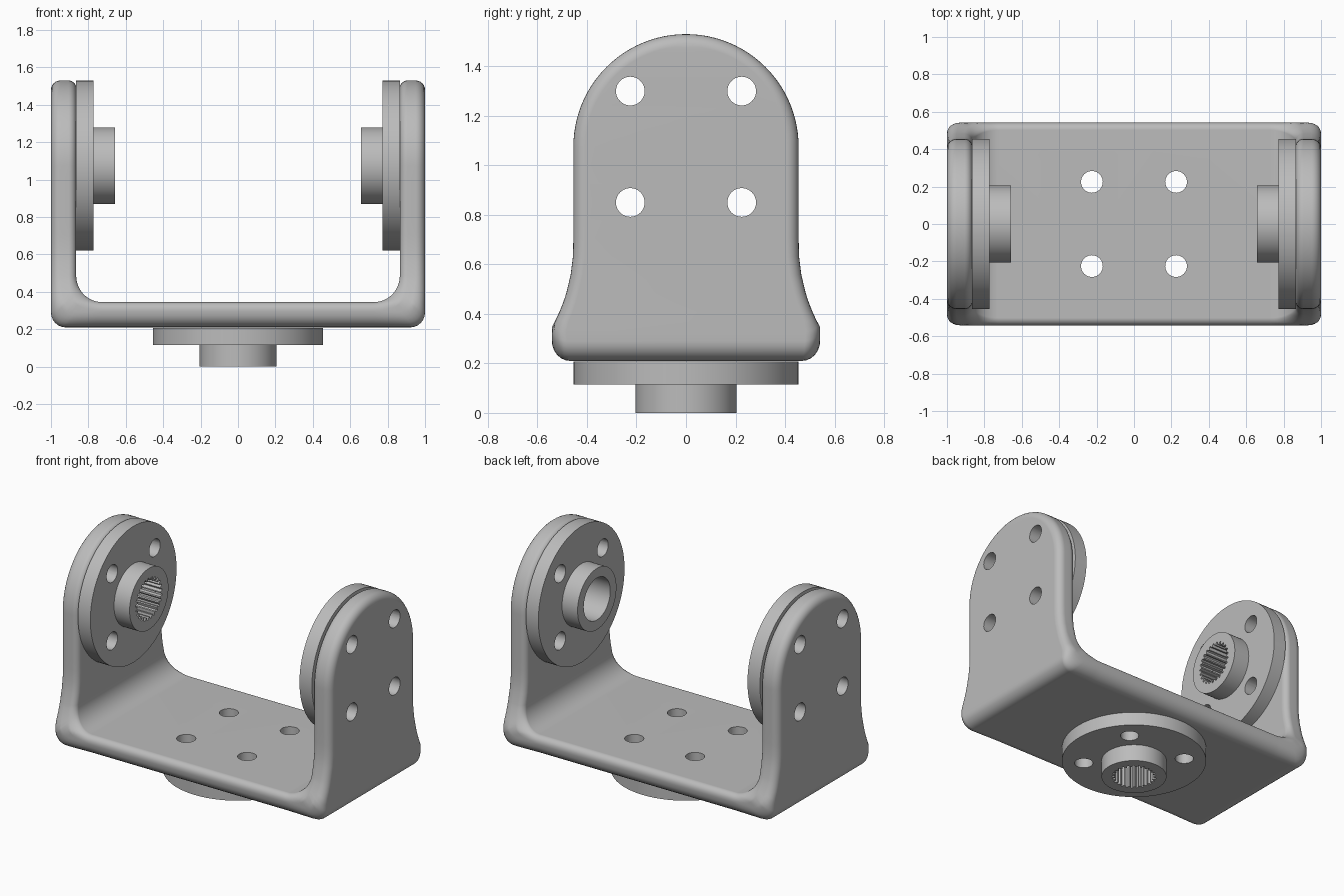
import bpy, bmesh, math
from mathutils import Matrix, Vector

cube = bpy.data.objects.get("Cube")
if cube:
    bpy.data.objects.remove(cube, do_unlink=True)

R = 0.455        # radius of the arm tops and discs
ZC = 1.075       # height of the arm pivots
THICK = 0.135    # sheet thickness
BASE_Z = 0.21    # underside of the bracket
HOLE = 0.225     # bolt hole offset

grey = bpy.data.materials.new("metal grey")
grey.use_nodes = True
colour = (0.5, 0.5, 0.5, 1)
grey.diffuse_color = colour
grey.node_tree.nodes["Principled BSDF"].inputs["Base Color"].default_value = colour


def make_object(name, bm):
    bmesh.ops.remove_doubles(bm, verts=bm.verts, dist=1e-5)
    bmesh.ops.recalc_face_normals(bm, faces=bm.faces)
    mesh = bpy.data.meshes.new(name)
    bm.to_mesh(mesh)
    bm.free()
    mesh.materials.append(grey)
    ob = bpy.data.objects.new(name, mesh)
    bpy.context.collection.objects.link(ob)
    return ob


def apply(ob, kind, **settings):
    mod = ob.modifiers.new(kind, kind)
    for key, value in settings.items():
        setattr(mod, key, value)
    bpy.context.view_layer.objects.active = ob
    bpy.ops.object.modifier_apply(modifier=mod.name)


def loft(bm, rings, closed=False):
    rows = [[bm.verts.new(p) for p in ring] for ring in rings]
    pairs = list(zip(rows, rows[1:])) + ([(rows[-1], rows[0])] if closed else [])
    for a, b in pairs:
        for i in range(len(a)):
            j = (i + 1) % len(a)
            bm.faces.new((a[i], a[j], b[j], b[i]))


# Bracket: a rounded cross-section swept from an arm top to the base centre
def half_width(z):
    drop = 0.68 - max(z, BASE_Z + THICK)
    flare = 0.687
    return R + (flare - math.sqrt(flare ** 2 - drop ** 2) if drop > 0 else 0)


inner_x, floor_z, bend = 1 - THICK, BASE_Z + THICK, 0.14
stations = []    # outer point, inner point, cap angle, outer edge radius
for i in range(25):
    stations.append(((1, ZC), (inner_x, ZC), math.radians(90 * i / 24), 0.05))
for i in range(1, 9):
    z = ZC + (floor_z + bend - ZC) * i / 8
    stations.append(((1, z), (inner_x, z), None, 0.05))
corner = 0.08
for i in range(1, 17):
    a = math.radians(90 * i / 16)
    inner = (inner_x - bend * (1 - math.cos(a)), floor_z + bend * (1 - math.sin(a)))
    if i <= 5:
        top = floor_z + bend
        outer = (1, top + (BASE_Z + corner - top) * i / 5)
    elif i <= 11:
        b = math.radians(90 * (i - 5) / 6)
        outer = (1 - corner * (1 - math.cos(b)), BASE_Z + corner * (1 - math.sin(b)))
    else:
        outer = (1 - corner + (inner_x - bend - 1 + corner) * (i - 11) / 5, BASE_Z)
    stations.append((outer, inner, None, 0.05 + 0.035 * i / 16))
stations.append(((0, BASE_Z), (0, floor_z), None, 0.085))


def section(outer, inner, cap, ro, ri=0.04, steps=6):
    edge = []    # fraction through the sheet, inset from the rim
    for k in range(steps + 1):
        a = math.radians(90 * k / steps)
        edge.append((ro / THICK * (1 - math.cos(a)), ro * (1 - math.sin(a))))
    for k in range(steps + 1):
        a = math.radians(90 * k / steps)
        edge.append((1 - ri / THICK * (1 - math.sin(a)), ri * (1 - math.cos(a))))
    half = []
    for f, inset in edge:
        p = Vector(outer).lerp(Vector(inner), f)
        if cap is None:
            half.append((p.x, half_width(p.y) - inset, p.y))
        else:
            r = R - inset
            half.append((p.x, r * math.sin(cap), ZC + r * math.cos(cap)))
    return half + [(x, -y, z) for x, y, z in reversed(half)]


bm = bmesh.new()
loft(bm, [section(*s) for s in stations])
bracket = make_object("bracket", bm)
apply(bracket, "MIRROR", use_clip=True, merge_threshold=0.0005)


# Discs with a raised hub, either splined or plain inside
def make_disc(name, matrix, splined):
    bm = bmesh.new()
    rings = []
    count = 100
    for i in range(count):
        a = math.tau * i / count
        bore = 0.122 if splined and i % 4 < 2 else 0.14
        profile = [(bore, 0), (R, 0), (R, 0.092), (0.205, 0.092),
                   (0.205, 0.207), (bore, 0.207)]
        rings.append([(r * math.cos(a), r * math.sin(a), h) for r, h in profile])
    loft(bm, rings, closed=True)
    bm.transform(matrix)
    return make_object(name, bm)


def turned(x, angle):
    return Matrix.Translation((x, 0, ZC)) @ Matrix.Rotation(math.radians(angle), 4, 'Y')


parts = [
    bracket,
    make_disc("right_disc", turned(-inner_x, 90), True),
    make_disc("left_disc", turned(inner_x, -90), False),
    make_disc("base_disc", Matrix.Translation((0, 0, 0.207))
              @ Matrix.Rotation(math.pi, 4, 'X'), True),
]

# Bolt holes through the arms, the base and their discs
bm = bmesh.new()
for u in (-HOLE, HOLE):
    for v in (-HOLE, HOLE):
        across = Matrix.Translation((0, u, ZC + v)) @ Matrix.Rotation(math.pi / 2, 4, 'Y')
        down = Matrix.Translation((u, v, 0.2))
        for matrix, depth in ((across, 2.4), (down, 0.6)):
            bmesh.ops.create_cone(bm, cap_ends=True, segments=40, radius1=0.058,
                                  radius2=0.058, depth=depth, matrix=matrix)
cutter = make_object("hole_cutter", bm)
cutter.hide_render = True
for ob in parts:
    apply(ob, "BOOLEAN", operation='DIFFERENCE', object=cutter, solver='EXACT')
bpy.data.objects.remove(cutter, do_unlink=True)

# Smooth curved walls, crisp edges
bpy.ops.object.select_all(action='DESELECT')
for ob in parts:
    ob.select_set(True)
bpy.context.view_layer.objects.active = bracket
bpy.ops.object.shade_smooth_by_angle(angle=math.radians(30))
for ob in parts:
    mod = ob.modifiers.new("Flat faces", 'WEIGHTED_NORMAL')
    mod.keep_sharp = True
